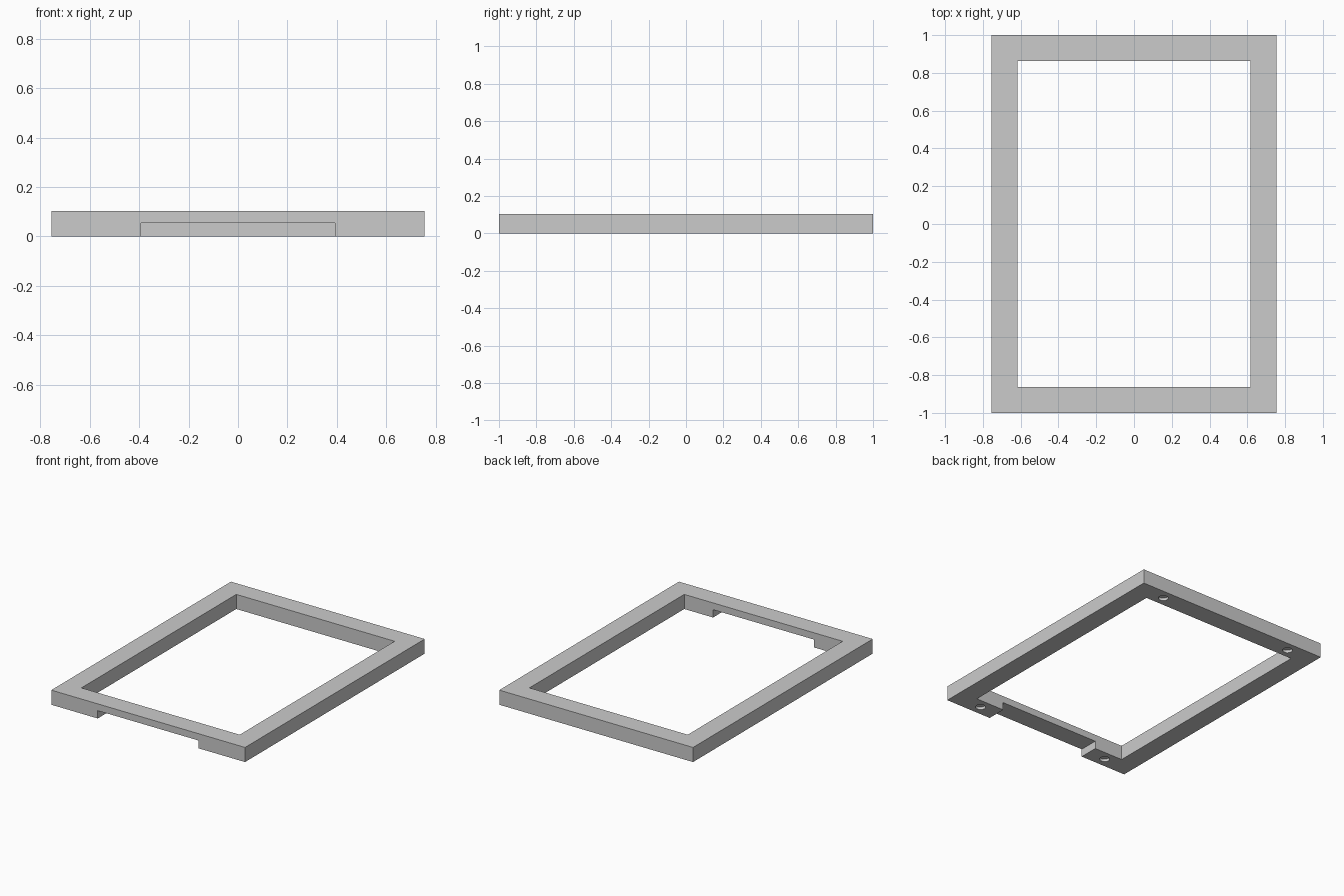
import bpy
import bmesh
from mathutils import Matrix

cube = bpy.data.objects.get("Cube")
if cube:
    bpy.data.objects.remove(cube, do_unlink=True)

HALF_X, HALF_Y, HEIGHT = 0.755, 1.0, 0.103
RAIL = 0.138

grey = bpy.data.materials.new("plain grey")
grey.use_nodes = True
colour = (0.6, 0.6, 0.6, 1)
grey.diffuse_color = colour
grey.node_tree.nodes["Principled BSDF"].inputs["Base Color"].default_value = colour


def finish(name, bm):
    bmesh.ops.recalc_face_normals(bm, faces=bm.faces)
    mesh = bpy.data.meshes.new(name)
    bm.to_mesh(mesh)
    bm.free()
    mesh.materials.append(grey)
    obj = bpy.data.objects.new(name, mesh)
    bpy.context.collection.objects.link(obj)
    return obj


def add_box(bm, size, centre):
    bmesh.ops.create_cube(bm, size=1, matrix=Matrix.Translation(centre) @ Matrix.Diagonal((*size, 1)))


def cut(target, cutter):
    mod = target.modifiers.new(cutter.name, 'BOOLEAN')
    mod.operation = 'DIFFERENCE'
    mod.solver = 'EXACT'
    mod.object = cutter
    cutter.hide_render = True
    cutter.hide_viewport = True
    cutter.display_type = 'WIRE'


# Rectangular frame: ring of quads extruded up
bm = bmesh.new()
corners = [(-1, -1), (1, -1), (1, 1), (-1, 1)]
outer = [bm.verts.new((sx * HALF_X, sy * HALF_Y, 0)) for sx, sy in corners]
inner = [bm.verts.new((sx * (HALF_X - RAIL), sy * (HALF_Y - RAIL), 0)) for sx, sy in corners]
ring = [bm.faces.new((outer[i], outer[i - 3], inner[i - 3], inner[i])) for i in range(4)]
top = bmesh.ops.extrude_face_region(bm, geom=ring, use_keep_orig=True)["geom"]
bmesh.ops.translate(bm, vec=(0, 0, HEIGHT), verts=[v for v in top if isinstance(v, bmesh.types.BMVert)])
frame = finish("frame", bm)

# Notch under the front rail
bm = bmesh.new()
add_box(bm, (0.786, RAIL * 2, 0.11), (0, -HALF_Y + RAIL / 2, 0))
cut(frame, finish("front_notch_cutter", bm))

# Four round pockets in the underside
bm = bmesh.new()
for sx, sy in corners:
    bmesh.ops.create_cone(bm, cap_ends=True, segments=24, radius1=0.033, radius2=0.033,
                          depth=0.04, matrix=Matrix.Translation((sx * 0.53, sy * 0.93, 0)))
cut(frame, finish("pocket_cutter", bm))
